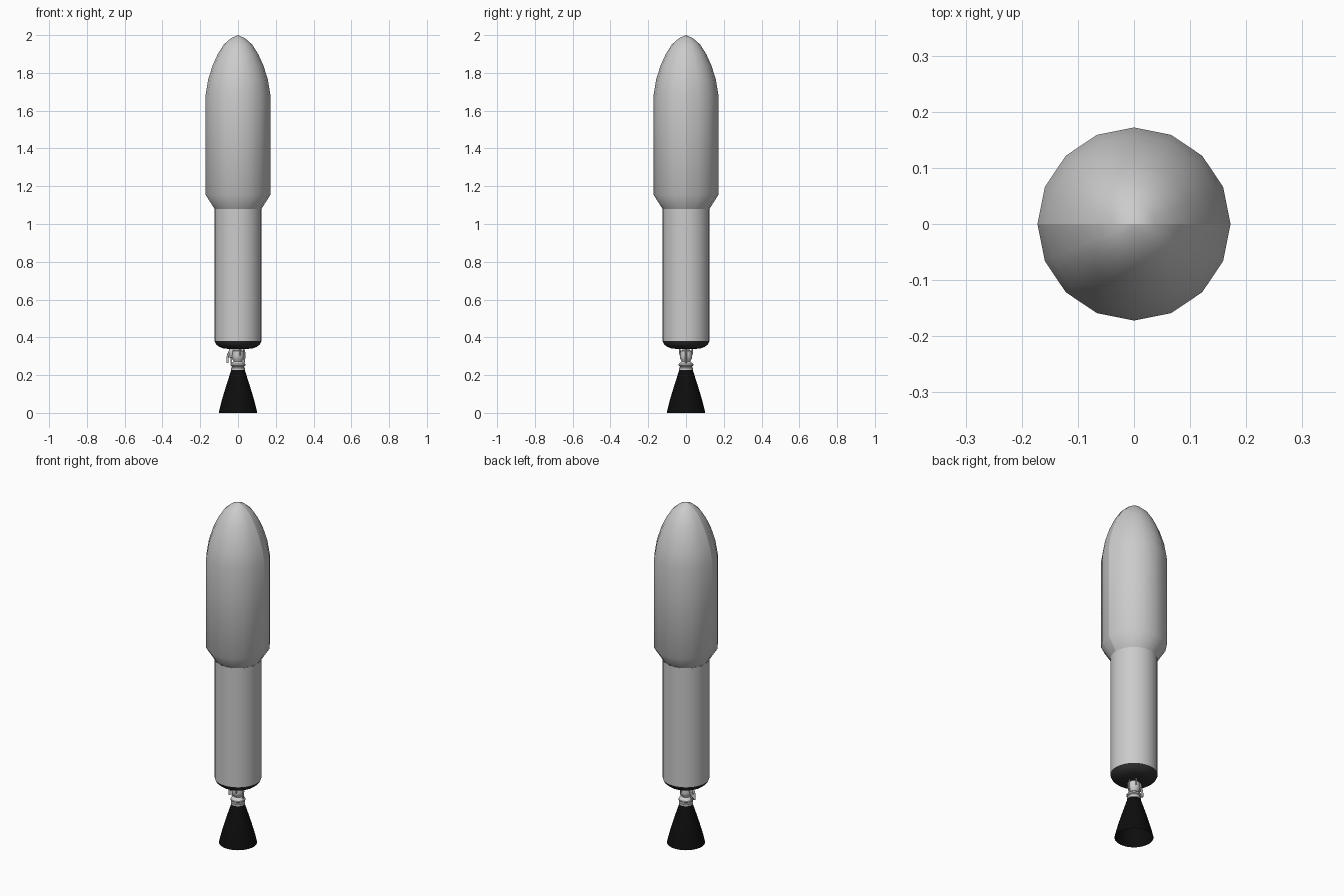
import bpy, bmesh, math

if "Cube" in bpy.data.objects:
    bpy.data.objects.remove(bpy.data.objects["Cube"])


def material(name, v):
    m = bpy.data.materials.new(name)
    m.diffuse_color = (v, v, v, 1)
    m.use_nodes = True
    m.node_tree.nodes["Principled BSDF"].inputs["Base Color"].default_value = m.diffuse_color
    return m


black = material("black", 0.004)
dark = material("dark_grey", 0.03)


def finish(ob, mat, angle=35):
    if mat:
        ob.data.materials.append(mat)
    bpy.ops.object.select_all(action='DESELECT')
    ob.select_set(True)
    bpy.context.view_layer.objects.active = ob
    bpy.ops.object.shade_smooth_by_angle(angle=math.radians(angle))
    return ob


def lathe(name, profile, sides=16, mat=None, start=0, sweep=360, center=(0, 0), angle=35):
    """Revolve (radius, z) points about a vertical axis."""
    bm = bmesh.new()
    count = round(sides * sweep / 360) + (sweep < 360)
    rows = []
    for i in range(count):
        a = math.radians(start) + 2 * math.pi * i / sides
        rows.append([bm.verts.new((center[0] + r * math.cos(a), center[1] + r * math.sin(a), z))
                     for r, z in profile])
    for i in range(count if sweep == 360 else count - 1):
        a, b = rows[i], rows[(i + 1) % count]
        for j in range(len(profile) - 1):
            bm.faces.new((a[j], b[j], b[j + 1], a[j + 1]))
    bmesh.ops.remove_doubles(bm, verts=bm.verts, dist=1e-5)
    bmesh.ops.dissolve_degenerate(bm, edges=bm.edges, dist=1e-6)
    me = bpy.data.meshes.new(name)
    bm.to_mesh(me)
    bm.free()
    ob = bpy.data.objects.new(name, me)
    bpy.context.collection.objects.link(ob)
    return finish(ob, mat, angle)


def pipe(name, points, radius, mat=None):
    cu = bpy.data.curves.new(name, 'CURVE')
    cu.dimensions = '3D'
    cu.bevel_depth = radius
    cu.bevel_resolution = 2
    cu.resolution_u = 5
    cu.use_fill_caps = True
    sp = cu.splines.new('BEZIER')
    sp.bezier_points.add(len(points) - 1)
    for bp, p in zip(sp.bezier_points, points):
        bp.co = p
        bp.handle_left_type = bp.handle_right_type = 'AUTO'
    ob = bpy.data.objects.new(name, cu)
    bpy.context.collection.objects.link(ob)
    if mat:
        cu.materials.append(mat)
    return ob


# Payload fairing in two half shells
fairing = [(0.124, 1.08), (0.172, 1.155), (0.172, 1.68), (0.158, 1.765), (0.135, 1.838),
           (0.107, 1.9), (0.075, 1.95), (0.038, 1.983), (0, 2.0)]
lathe("fairing_back_half", fairing, start=0, sweep=180, angle=50)
lathe("fairing_front_half", fairing, start=180, sweep=180, angle=50)

# Cylindrical stage and its dark domed base
lathe("stage_body", [(0.124, 0.38), (0.124, 1.08)], sides=32)
lathe("stage_base", [(0, 0.338), (0.075, 0.34), (0.1, 0.35), (0.116, 0.363), (0.124, 0.38)],
      sides=32, mat=dark)

# Engine bell, open at the bottom
outer = [(0.036, 0.226), (0.046, 0.195), (0.059, 0.155), (0.073, 0.11),
         (0.086, 0.065), (0.095, 0.03), (0.102, 0.0)]
inner = [(r - 0.002, z) for r, z in reversed(outer)]
lathe("engine_bell", inner[::-1][::-1][::-1] and list(reversed(outer)) + [(0.0, 0.226)],
      sides=32, mat=black)
lathe("engine_bell_inside", list(reversed(inner)) , sides=32, mat=black)

# Collar with rings, combustion chamber and mounting neck
lathe("engine_collar", [(0.036, 0.226), (0.038, 0.228), (0.038, 0.238), (0.033, 0.241),
                        (0.033, 0.246), (0.039, 0.25), (0.039, 0.258), (0.032, 0.265),
                        (0.022, 0.272)], sides=24)
lathe("combustion_chamber", [(0.02, 0.265), (0.024, 0.277), (0.031, 0.287), (0.033, 0.302),
                             (0.031, 0.318), (0.031, 0.328), (0.02, 0.332), (0.014, 0.345)],
      sides=24)

# Turbopump and exhaust plumbing on the left
lathe("turbopump", [(0, 0.29), (0.01, 0.292), (0.011, 0.305), (0.014, 0.31),
                    (0.014, 0.328), (0.009, 0.345)], sides=12, center=(-0.035, 0))
pipe("exhaust_pipe", [(-0.032, 0, 0.328), (-0.045, 0, 0.32), (-0.054, 0, 0.298),
                      (-0.056, 0, 0.265)], 0.006)
pipe("feed_pipe", [(-0.033, 0, 0.295), (-0.036, 0, 0.275), (-0.03, 0, 0.25)], 0.005)
for s in (-1, 1):
    pipe("gimbal_strut", [(0.012, s * 0.03, 0.345), (0.012, s * 0.034, 0.325),
                          (0.01, s * 0.028, 0.3)], 0.004)
pipe("side_pipe", [(0.026, 0, 0.345), (0.035, 0, 0.32), (0.034, 0, 0.285),
                   (0.03, 0, 0.255)], 0.004)
